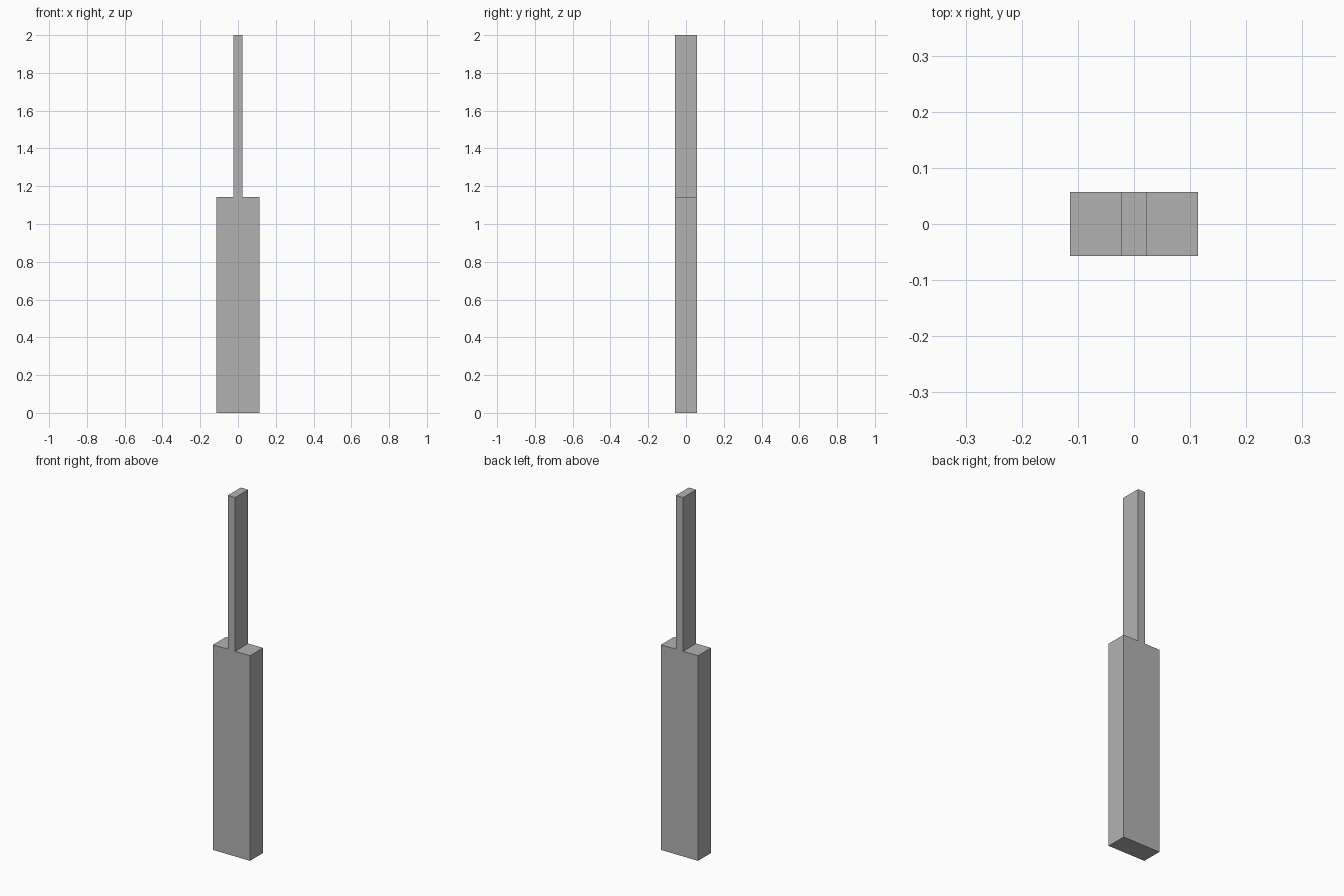
import bpy
import bmesh

cube = bpy.data.objects.get("Cube")
if cube:
    bpy.data.objects.remove(cube, do_unlink=True)

BODY_HALF, TANG_HALF, DEPTH_HALF = 0.114, 0.0225, 0.057
SHOULDER, TOP = 1.143, 2.0

# Plain grey
grey = bpy.data.materials.new("plain grey")
grey.use_nodes = True
color = (0.45, 0.45, 0.45, 1)
grey.diffuse_color = color
grey.node_tree.nodes["Principled BSDF"].inputs["Base Color"].default_value = color

# Stepped outline: wide body below, narrow tang above, mirrored across x
right_side = [(BODY_HALF, 0), (BODY_HALF, SHOULDER), (TANG_HALF, SHOULDER), (TANG_HALF, TOP)]
outline = right_side + [(-x, z) for x, z in reversed(right_side)]

# Extrude the outline through the depth
bm = bmesh.new()
face = bm.faces.new([bm.verts.new((x, -DEPTH_HALF, z)) for x, z in outline])
extruded = bmesh.ops.extrude_face_region(bm, geom=[face], use_keep_orig=True)
back = [v for v in extruded["geom"] if isinstance(v, bmesh.types.BMVert)]
bmesh.ops.translate(bm, verts=back, vec=(0, 2 * DEPTH_HALF, 0))
bmesh.ops.recalc_face_normals(bm, faces=bm.faces[:])

mesh = bpy.data.meshes.new("stepped_bar")
bm.to_mesh(mesh)
bm.free()
mesh.materials.append(grey)
bpy.context.collection.objects.link(bpy.data.objects.new("stepped_bar", mesh))
